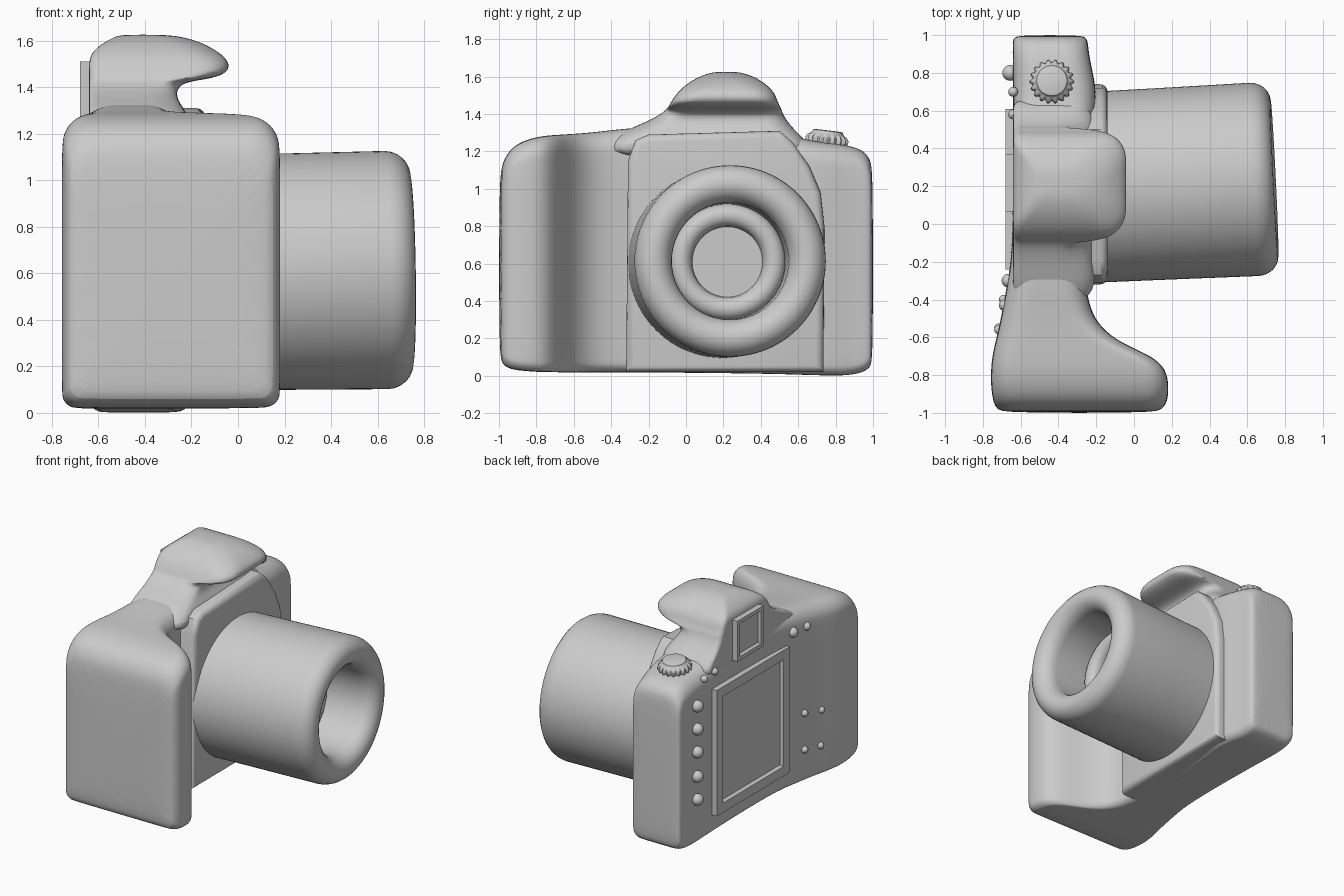
import bpy, bmesh
from math import sin, cos, pi, radians
from mathutils import Vector, Matrix

if "Cube" in bpy.data.objects:
    bpy.data.objects.remove(bpy.data.objects["Cube"])


def finish(name, bm, angle=40, subsurf=0):
    bmesh.ops.recalc_face_normals(bm, faces=bm.faces)
    me = bpy.data.meshes.new(name)
    bm.to_mesh(me)
    bm.free()
    ob = bpy.data.objects.new(name, me)
    bpy.context.collection.objects.link(ob)
    if subsurf:
        mod = ob.modifiers.new("smooth", 'SUBSURF')
        mod.levels = mod.render_levels = subsurf
    bpy.ops.object.select_all(action='DESELECT')
    ob.select_set(True)
    bpy.context.view_layer.objects.active = ob
    bpy.ops.object.shade_smooth_by_angle(angle=radians(angle))
    return ob


def loft(name, rings, **kw):
    """Skin a list of equal-length rings and cap both ends."""
    bm = bmesh.new()
    vs = [[bm.verts.new(p) for p in ring] for ring in rings]
    n = len(vs[0])
    for a, b in zip(vs, vs[1:]):
        for i in range(n):
            bm.faces.new((a[i], a[(i + 1) % n], b[(i + 1) % n], b[i]))
    bm.faces.new(vs[0])
    bm.faces.new(vs[-1])
    return finish(name, bm, **kw)


def round_rect(a0, a1, b0, b1, r0, r1, seg=4, mid=4):
    """Rounded rectangle; r0 rounds the b0 side and r1 the b1 side."""
    r0 = min(r0, (a1 - a0) / 2.1, (b1 - b0) / 2.1)
    r1 = min(r1, (a1 - a0) / 2.1, (b1 - b0) / 2.1)
    corners = [(a1 - r1, b1 - r1, r1, 0), (a0 + r1, b1 - r1, r1, 1),
               (a0 + r0, b0 + r0, r0, 2), (a1 - r0, b0 + r0, r0, 3)]
    arcs = [[Vector((ca + r * cos((q + i / seg) * pi / 2), cb + r * sin((q + i / seg) * pi / 2)))
             for i in range(seg + 1)] for ca, cb, r, q in corners]
    pts = []
    for k, arc in enumerate(arcs):
        pts += arc
        nxt = arcs[(k + 1) % 4][0]
        pts += [arc[-1].lerp(nxt, i / mid) for i in range(1, mid)]
    return pts


# body with hand grip: sections along y (y, back, front, bottom, top)
body = [(-1.0, -.68, .10, .11, 1.05), (-.98, -.73, .155, .055, 1.15), (-.93, -.748, .18, .033, 1.225),
        (-.85, -.758, .183, .025, 1.265), (-.77, -.757, .17, .02, 1.282), (-.70, -.75, .10, .02, 1.288),
        (-.63, -.735, -.07, .018, 1.292), (-.55, -.715, -.175, .018, 1.297), (-.45, -.695, -.235, .018, 1.307),
        (-.30, -.668, -.258, .018, 1.325), (-.15, -.645, -.26, .018, 1.33), (.2, -.64, -.25, .015, 1.32),
        (.5, -.64, -.22, .01, 1.31), (.62, -.64, -.2, .006, 1.265), (.75, -.64, -.205, .002, 1.245),
        (.87, -.642, -.235, .002, 1.233), (.95, -.642, -.243, .02, 1.205), (.985, -.64, -.25, .045, 1.16),
        (1.0, -.61, -.28, .09, 1.09)]
loft("body", [[(p.x, y, p.y) for p in round_rect(xb, xf, z0, z1, .06, .12)]
              for y, xb, xf, z0, z1 in body], subsurf=2)

# overhanging prism housing: sections along z (z, left, right, front)
hump = [(1.15, -.45, .68, -.21), (1.25, -.42, .65, -.20), (1.31, -.33, .585, -.235), (1.35, -.23, .55, -.262),
        (1.395, -.14, .52, -.265), (1.425, -.105, .51, -.22), (1.437, -.095, .505, -.11), (1.465, -.08, .49, -.04),
        (1.51, -.05, .475, -.038), (1.55, -.01, .44, -.08), (1.59, .05, .385, -.15), (1.615, .11, .32, -.23),
        (1.626, .16, .27, -.31)]
loft("prism_housing", [[(p.y, p.x, z) for p in round_rect(y0, y1, -.64 + max(0, z - 1.52) ** 2 * 12, xf, .04, .13)]
                       for z, y0, y1, xf in hump], subsurf=2)

# mount block behind the lens
outline = [(-.32, .02), (.735, .02), (.74, .8), (.72, .98), (.66, 1.12), (.57, 1.25), (.5, 1.31),
           (-.2, 1.29), (-.27, 1.26), (-.31, 1.15)]
bm = bmesh.new()
face = bm.faces.new([bm.verts.new((-.5, y, z)) for y, z in outline])
ext = bmesh.ops.extrude_face_region(bm, geom=[face])
front = [v for v in ext['geom'] if isinstance(v, bmesh.types.BMVert)]
bmesh.ops.translate(bm, verts=front, vec=(.36, 0, 0))
rim = [e for e in bm.edges if all(v in front for v in e.verts)]
bmesh.ops.bevel(bm, geom=rim, offset=.04, segments=4, affect='EDGES', profile=.5)
finish("mount_block", bm)


# lens barrel and inner ring: revolved profiles (x, radius), slightly tilted
def revolve(name, profile, n=96):
    ob = loft(name, [[(x, r * cos(i * 2 * pi / n), r * sin(i * 2 * pi / n)) for i in range(n)]
                     for x, r in profile])
    ob.matrix_world = Matrix.Translation((0, .205, .604)) @ Matrix.Rotation(radians(2.8), 4, 'Z') \
        @ Matrix.Rotation(radians(-.9), 4, 'Y')
    return ob


lip = [(.635 + .11 * sin(t * pi / 12), .412 + .1 * cos(t * pi / 12)) for t in range(13)]
inner = [(.34 + .06 * sin(t * pi / 10), .25 + .06 * cos(t * pi / 10)) for t in range(11)]
revolve("lens_barrel", [(-.22, .505), (.2, .508)] + lip + inner + [(.33, .188), (.33, .01)])


# framed panels on the back
def framed_panel(name, y0, y1, z0, z1, border, depth):
    bm = bmesh.new()
    bmesh.ops.create_cube(bm, size=1)
    for v in bm.verts:
        v.co = (-.64 + v.co.x * .08, (y0 + y1) / 2 + v.co.y * (y1 - y0), (z0 + z1) / 2 + v.co.z * (z1 - z0))
    back = min(bm.faces, key=lambda f: f.calc_center_median().x)
    bmesh.ops.inset_region(bm, faces=[back], thickness=border)
    bmesh.ops.inset_region(bm, faces=[back], thickness=.012)
    bmesh.ops.translate(bm, verts=back.verts, vec=(depth, 0, 0))
    finish(name, bm, angle=20)


framed_panel("rear_screen", -.24, .61, .16, 1.09, .1, .025)
framed_panel("viewfinder", .065, .37, 1.21, 1.51, .04, .02)


# round buttons on the back: (x, y, z, radius)
buttons = [(-.655, .8, z, .042) for z in (1.04, .87, .70, .52, .35)]
buttons += [(-.64, .7, 1.2, .026), (-.64, .58, 1.21, .026), (-.665, -.3, 1.17, .036), (-.685, -.43, 1.17, .03)]
buttons += [(-.69, -.4, .54, .025), (-.715, -.56, .51, .025), (-.69, -.4, .27, .025), (-.715, -.55, .25, .025)]
for i, (x, y, z, r) in enumerate(buttons):
    bm = bmesh.new()
    bmesh.ops.create_uvsphere(bm, u_segments=20, v_segments=12, radius=r)
    bmesh.ops.translate(bm, verts=bm.verts, vec=(x, y, z))
    finish(f"button_{i + 1}", bm)

# scalloped mode dial on the top: (height, radius, scallop depth)
dial = loft("mode_dial", [[((r + k * cos(18 * a)) * cos(a), (r + k * cos(18 * a)) * sin(a), z)
                           for a in (i * 2 * pi / 144 for i in range(144))]
                          for z, r, k in [(-.05, .09, 0), (-.01, .095, .004), (.005, .107, .008), (.03, .11, .008),
                                          (.048, .1, .006), (.055, .09, 0), (.06, .085, 0), (.072, .08, 0),
                                          (.076, .07, 0)]])
dial.matrix_world = Matrix.Translation((-.435, .75, 1.237)) @ Matrix.Rotation(radians(-7), 4, 'X')
